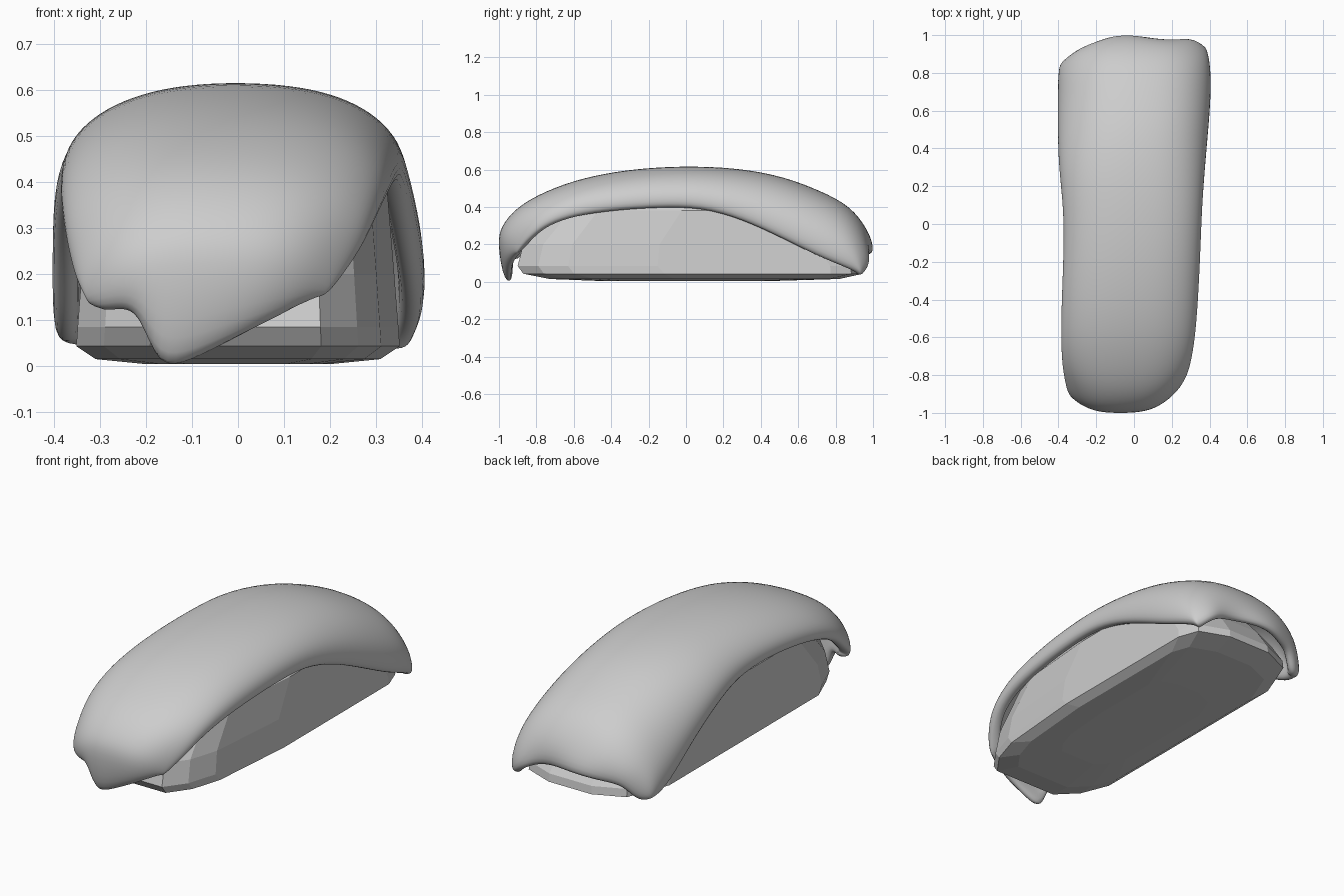
import bpy, bmesh, math

grey = bpy.data.materials.new("plain grey")
grey.diffuse_color = (0.61, 0.61, 0.61, 1)


def make_object(name, bm):
    mesh = bpy.data.meshes.new(name)
    bm.to_mesh(mesh)
    bm.free()
    mesh.materials.append(grey)
    obj = bpy.data.objects.new(name, mesh)
    bpy.context.collection.objects.link(obj)
    return obj


# Rice block: stacked outlines with chamfered corners (z, half width, front y, back y)
layers = [(0.004, 0.20, -0.45, 0.45), (0.015, 0.31, -0.73, 0.82),
          (0.043, 0.352, -0.87, 0.945), (0.085, 0.349, -0.90, 0.94),
          (0.20, 0.34, -0.87, 0.86), (0.38, 0.325, -0.72, 0.70),
          (0.50, 0.22, -0.52, 0.46)]


def outline(w, f, b):
    k = w / 0.35
    right = [(w - 0.17 * k, f), (w - 0.09 * k, f + 0.11 * k),
             (w - 0.04 * k, f + 0.27 * k), (w, f + 0.75 * k)]
    back = [(w, b - 0.17 * k), (w - 0.04 * k, b - 0.06 * k), (w - 0.20 * k, b),
            (-w + 0.25 * k, b), (-w + 0.09 * k, b - 0.07 * k), (-w, b - 0.30 * k)]
    left = [(-w, f + 0.25 * k), (-w + 0.06 * k, f + 0.10 * k), (-w + 0.16 * k, f)]
    return right + back + left


bm = bmesh.new()
rings = [[bm.verts.new((x, y, z)) for x, y in outline(w, f, b)] for z, w, f, b in layers]
count = len(rings[0])
for lo, hi in zip(rings, rings[1:]):
    for i in range(count):
        j = (i + 1) % count
        bm.faces.new((lo[i], lo[j], hi[j], hi[i]))
bm.faces.new(rings[0][::-1])
bm.faces.new(rings[-1])
bmesh.ops.recalc_face_normals(bm, faces=bm.faces)
make_object("rice_block", bm)

# Draped topping: y, left x, right x, crest z, left edge z, right edge z,
# and how far the left and right ends of the row are swept along y
stations = [
    (-1.01, -0.335, 0.20, 0.21, 0.14, 0.15, 0.10, 0.11),
    (-0.99, -0.355, 0.235, 0.30, 0.17, 0.19, 0.11, 0.12),
    (-0.915, -0.37, 0.275, 0.39, 0.22, 0.245, 0.10, 0.10),
    (-0.80, -0.383, 0.302, 0.465, 0.29, 0.30, 0.06, 0.06),
    (-0.60, -0.390, 0.327, 0.545, 0.355, 0.35, 0, 0),
    (-0.38, -0.385, 0.343, 0.592, 0.395, 0.38, 0, 0),
    (-0.15, -0.375, 0.354, 0.616, 0.41, 0.395, 0, 0),
    (0.08, -0.375, 0.362, 0.62, 0.40, 0.395, 0, 0),
    (0.30, -0.402, 0.378, 0.607, 0.34, 0.33, 0, 0),
    (0.52, -0.407, 0.398, 0.567, 0.22, 0.225, -0.01, 0),
    (0.72, -0.407, 0.411, 0.49, 0.10, 0.135, -0.05, -0.02),
    (0.88, -0.405, 0.407, 0.41, 0.05, 0.08, -0.11, -0.04),
    (0.98, -0.398, 0.39, 0.275, 0.045, 0.05, -0.14, -0.06)]
# Hanging rims at the two ends
front_x = [-0.325, -0.318, -0.30, -0.265, -0.222, -0.18, -0.10, 0, 0.06, 0.11, 0.145, 0.17, 0.18]
front_z = [0.13, 0.12, 0.11, 0.115, 0.11, -0.025, 0.0, 0.05, 0.08, 0.105, 0.125, 0.14, 0.15]
back_z = [0.045, 0.035, 0.045, 0.12, 0.13, 0.15, 0.155, 0.145, 0.13, 0.10, 0.065, 0.035, 0.035]
back_y = [0.84, 0.87, 0.90, 0.94, 0.97, 1.012, 1.017, 0.985, 0.985, 1.0, 0.985, 0.955, 0.94]
N, POWER, LEFT_POWER = 13, 2 / 2.4, 2 / 2.25


def across(i):
    c = -math.cos(math.pi * i / (N - 1))
    return math.copysign(abs(c) ** (LEFT_POWER if c < 0 else POWER), c)


def section(y, xl, xr, top, zl, zr, bl, br):
    pts = []
    for i in range(N):
        u = across(i)
        tuck = 0.965 if i in (0, N - 1) else 1.0
        x = (xl + xr) / 2 + (xr - xl) / 2 * u * 1.03 * tuck
        edge, bend, power = (zl, bl, LEFT_POWER) if u < 0 else (zr, br, POWER)
        rise = abs(math.sin(math.pi * i / (N - 1))) ** power
        pts.append((x, y + bend * abs(u) ** 3, edge + (top - edge) * rise))
    return pts


rows = [[(front_x[i], -0.975 + 0.07 * abs(across(i)) ** 3, front_z[i]) for i in range(N)]]
rows += [section(*s) for s in stations]
rows.append([(0.375 * across(i), back_y[i], back_z[i]) for i in range(N)])

bm = bmesh.new()
grid = [[bm.verts.new(p) for p in row] for row in rows]
for a, b in zip(grid, grid[1:]):
    for i in range(N - 1):
        bm.faces.new((a[i], a[i + 1], b[i + 1], b[i])).smooth = True
topping = make_object("draped_topping", bm)
solid = topping.modifiers.new("thickness", 'SOLIDIFY')
solid.thickness = 0.06
solid.offset = -1
sub = topping.modifiers.new("rounding", 'SUBSURF')
sub.levels = sub.render_levels = 2
